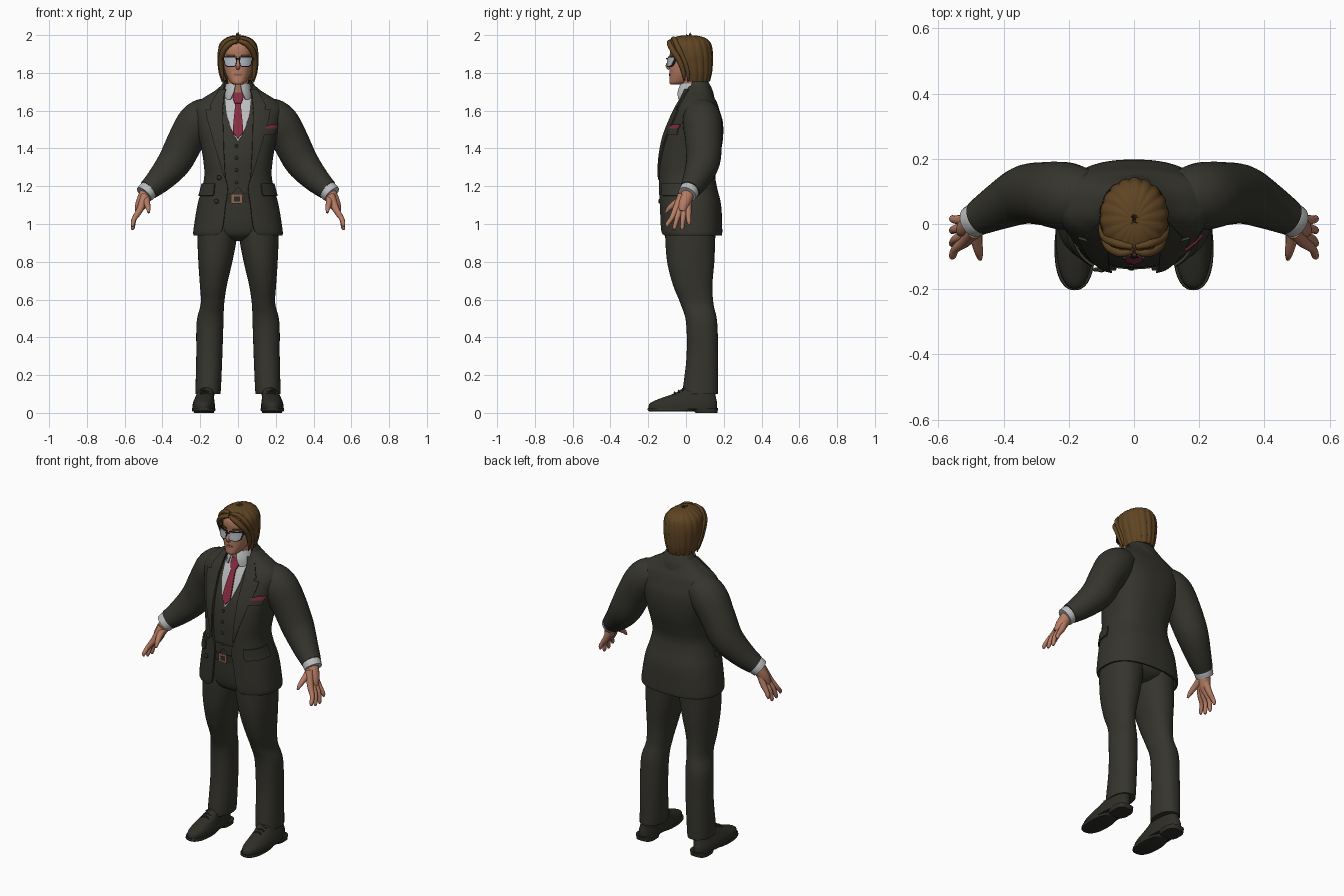
import bpy, bmesh, math
from mathutils import Vector

if "Cube" in bpy.data.objects:
    bpy.data.objects.remove(bpy.data.objects["Cube"], do_unlink=True)


def material(name, r, g, b):
    mat = bpy.data.materials.new(name)
    mat.use_nodes = True
    mat.diffuse_color = (r, g, b, 1)
    shader = next(n for n in mat.node_tree.nodes if n.type == 'BSDF_PRINCIPLED')
    shader.inputs["Base Color"].default_value = (r, g, b, 1)
    shader.inputs["Roughness"].default_value = 0.7
    return mat


SUIT = material("dark olive suit", .036, .035, .027)
SHOE = material("dark shoe leather", .028, .027, .021)
SHIRT = material("light grey shirt", .5, .51, .52)
SKIN = material("skin", .46, .2, .125)
LIPS = material("lips", .3, .1, .07)
HAIR = material("brown hair", .115, .058, .017)
TIE = material("crimson tie", .24, .025, .05)
LENS = material("pale glass", .42, .47, .52)
FRAME = material("black frame", .012, .012, .014)
BUCKLE = material("brown buckle", .28, .13, .08)


def finish(name, bm, mat, thick=0, mirror=False, closed=True):
    if closed:
        bmesh.ops.holes_fill(bm, edges=bm.edges[:], sides=0)
        bmesh.ops.recalc_face_normals(bm, faces=bm.faces[:])
    mesh = bpy.data.meshes.new(name)
    bm.to_mesh(mesh)
    bm.free()
    mesh.materials.append(mat)
    ob = bpy.data.objects.new(name, mesh)
    bpy.context.collection.objects.link(ob)
    if thick:
        ob.modifiers.new("Thickness", 'SOLIDIFY').thickness = thick
    if mirror:
        ob.modifiers.new("Mirror", 'MIRROR')
    bpy.ops.object.select_all(action='DESELECT')
    bpy.context.view_layer.objects.active = ob
    ob.select_set(True)
    bpy.ops.object.convert(target='MESH')
    bpy.ops.object.shade_smooth_by_angle(angle=math.radians(40))
    return ob


def smooth(keys, steps=5):
    """Catmull-Rom resampling of tuples."""
    out = []
    for i in range(len(keys) - 1):
        a, b, c, d = (keys[max(0, min(k, len(keys) - 1))] for k in range(i - 1, i + 3))
        for s in range(steps):
            t = s / steps
            out.append(tuple(q + t / 2 * (r - p + t * (2 * p - 5 * q + 4 * r - s4 + t * (3 * (q - r) + s4 - p)))
                             for p, q, r, s4 in zip(a, b, c, d)))
    return out + [tuple(keys[-1])]


def grid(rows, loop=False):
    """Skin a list of equal rows of points."""
    bm = bmesh.new()
    verts = [[bm.verts.new(p) for p in row] for row in rows]
    for low, high in zip(verts, verts[1:]):
        n = len(low)
        for j in range(n if loop else n - 1):
            k = (j + 1) % n
            bm.faces.new((low[j], low[k], high[k], high[j]))
    return bm


# A section row is (z, half width, front y, back y, open fraction, centre x)
def section_point(row, t, power, off=0):
    z, half, front, back, _, cx = row

    def curve(v):
        return math.copysign(abs(v) ** (2 / power), v)
    depth = (back - front) / 2 + off
    return (cx + (half + off) * curve(math.sin(t)), (front + back) / 2 - depth * curve(math.cos(t)), z)


def angle(fraction, power):
    f = max(-1, min(1, fraction))
    return math.copysign(math.asin(abs(f) ** (power / 2)), f)


def body(name, rows, mat, power=2.0, thick=0, segs=48, mirror=False, ripple=0):
    """Stacked sections: closed, or open at the front when thick."""
    rows = smooth([tuple(r) + (0,) * (6 - len(r)) for r in rows])
    points = []
    for row in rows:
        start = angle(max(0, min(.999, row[4])), power) if thick else 0
        ring = []
        for j in range(segs + 1 if thick else segs):
            t = start + (2 * math.pi - 2 * start) * j / segs
            ring.append(section_point(row, t, power, ripple * abs(math.sin(9 * t + 6 * row[0]))))
        points.append(ring)
    bm = grid(points, loop=not thick)
    if thick:
        bmesh.ops.remove_doubles(bm, verts=bm.verts[:], dist=.0001)
    finish(name, bm, mat, thick, mirror, closed=not thick)
    return rows


def patch(name, rows, outline, mat, off, power, mirror=False, thick=.005):
    """Thin plate on a body's front; outline holds (z, left x, right x), rising."""
    points = []
    for a, b in zip(outline, outline[1:]):
        for s in range(7):
            z, x0, x1 = (p + (q - p) * s / 6 for p, q in zip(a, b))
            i = next((k for k in range(len(rows) - 2) if rows[k + 1][0] >= z), len(rows) - 2)
            lo, hi = rows[i], rows[i + 1]
            f = (z - lo[0]) / (hi[0] - lo[0])
            row = tuple(p + (q - p) * f for p, q in zip(lo, hi))
            t0, t1 = (angle(x / (row[1] + off), power) for x in (x0, x1))
            points.append([section_point(row, t0 + (t1 - t0) * j / 8, power, off) for j in range(9)])
    bm = grid(points)
    bmesh.ops.remove_doubles(bm, verts=bm.verts[:], dist=.00005)
    finish(name, bm, mat, thick, mirror, closed=False)


def limb(name, keys, mat, mirror=True, segs=20):
    """Round tube through (x, y, z, radius) points."""
    keys = smooth(keys)
    centres = [Vector(k[:3]) for k in keys]
    points = []
    for i, c in enumerate(centres):
        d = (centres[min(i + 1, len(keys) - 1)] - centres[max(i - 1, 0)]).normalized()
        u = d.cross(Vector((.1, 1, 0)) if abs(d.y) < .9 else Vector((1, 0, 0))).normalized()
        v = d.cross(u)
        points.append([c + keys[i][3] * (u * math.cos(a) + v * math.sin(a))
                       for a in (2 * math.pi * j / segs for j in range(segs))])
    finish(name, grid(points, loop=True), mat, mirror=mirror)


def button(name, x, y, z, radius, mat):
    bm = bmesh.new()
    bmesh.ops.create_uvsphere(bm, u_segments=12, v_segments=8, radius=radius)
    bmesh.ops.scale(bm, vec=(1, .5, 1), verts=bm.verts[:])
    bmesh.ops.translate(bm, vec=(x, y, z), verts=bm.verts[:])
    finish(name, bm, mat)


# Trousers and belt
body("trouser_leg", [(.1, .064, -.01, .168, 0, .16), (.12, .067, -.017, .17, 0, .158),
                     (.3, .069, .003, .17, 0, .152), (.48, .071, 0, .165, 0, .148),
                     (.58, .062, -.03, .145, 0, .135), (.68, .072, -.07, .14, 0, .13),
                     (.8, .09, -.1, .15, 0, .12), (.93, .104, -.11, .155, 0, .11),
                     (1.02, .1, -.11, .16, 0, .105)], SUIT, 2.2, mirror=True)
pelvis = body("trouser_seat", [(.91, .07, -.05, .1), (.94, .15, -.1, .145), (1, .195, -.118, .16),
                               (1.1, .19, -.125, .155), (1.2, .165, -.125, .13)], SUIT, 2.3)
patch("belt", pelvis, [(1.11, -.13, .13), (1.155, -.13, .13)], SHOE, .006, 2.3)
patch("belt_buckle", pelvis, [(1.108, -.035, .02), (1.158, -.035, .02)], BUCKLE, .012, 2.3)
patch("buckle_opening", pelvis, [(1.12, -.02, .01), (1.146, -.02, .01)], SHOE, .014, 2.3)

# Shoes
body("shoe_upper", [(.02, .059, -.198, .165, 0, .182), (.05, .058, -.192, .165, 0, .181),
                    (.075, .052, -.14, .16, 0, .178), (.1, .047, -.07, .155, 0, .172),
                    (.125, .045, -.025, .15, 0, .165), (.16, .045, .01, .15, 0, .16)],
     SHOE, 2.3, mirror=True)
body("shoe_sole", [(.008, .058, -.195, .04, 0, .182), (.015, .062, -.203, .05, 0, .182),
                   (.026, .061, -.202, .06, 0, .182)], SHOE, 2.3, mirror=True)
body("shoe_heel", [(0, .052, .05, .166, 0, .18), (.026, .056, .03, .17, 0, .18)], SHOE, 3, mirror=True)
for i in range(3):
    y = -.06 + .022 * i
    limb("shoe_lace", [(.15, y, .098 + .01 * i, .005), (.175, y, .108 + .01 * i, .005),
                       (.2, y, .098 + .01 * i, .005)], SHOE, segs=8)

# Jacket shell with a cutaway front
jacket_rows = [(.94, .235, -.13, .19, .52), (.97, .236, -.137, .192, .36), (1.1, .215, -.142, .186, .31),
               (1.19, .19, -.146, .165, .29), (1.26, .178, -.147, .155, .4), (1.33, .183, -.146, .17, .42),
               (1.4, .194, -.137, .188, .41), (1.47, .21, -.12, .197, .39), (1.54, .226, -.092, .195, .37),
               (1.6, .235, -.064, .178, .36), (1.64, .22, -.042, .165, .37), (1.67, .18, -.024, .15, .45),
               (1.7, .13, -.012, .138, .6), (1.73, .092, 0, .127, .8)]
jacket = body("jacket_body", jacket_rows, SUIT, 2.5, thick=.012, segs=64)
limb("jacket_back_vent", [(0, .187, .945, .004), (0, .185, 1.02, .004), (0, .183, 1.1, .003)],
     SUIT, mirror=False, segs=8)
body("jacket_collar", [(1.66, .115, -.03, .152, .75), (1.71, .1, -.01, .14, .8),
                       (1.755, .076, .005, .117, .9)], SUIT, 2.2, thick=.01)
patch("lapel", jacket, [(1.25, .068, .074), (1.4, .076, .12), (1.56, .08, .165), (1.605, .082, .172),
                        (1.61, .082, .14), (1.625, .08, .15), (1.68, .075, .12), (1.715, .065, .1)],
      SUIT, .009, 2.5, mirror=True, thick=.008)
patch("hip_pocket_flap", jacket, [(1.15, .135, .215), (1.16, .13, .215), (1.215, .125, .2)],
      SUIT, .009, 2.5, mirror=True, thick=.008)
patch("breast_pocket", jacket, [(1.475, .14, .2), (1.505, .14, .205)], SUIT, .008, 2.5)
patch("pocket_square", jacket, [(1.505, .145, .203), (1.515, .145, .212), (1.528, .18, .212)], TIE, .009, 2.5)
button("jacket_button_upper", -.1, -.142, 1.245, .013, SHOE)
button("jacket_button_lower", -.115, -.14, 1.12, .013, SHOE)

# Waistcoat, shirt front and tie
vest = body("waistcoat", [(z, half - .02, front + .012, back - .02) for z, half, front, back, _ in jacket_rows[3:]],
            SUIT, 2.5)
patch("waistcoat_point", vest, [(1.16, .03, .045), (1.195, 0, .1), (1.22, 0, .1)], SUIT, .004, 2.5, mirror=True)
patch("shirt_front", vest, [(1.44, -.003, .003), (1.5, -.035, .035), (1.58, -.06, .06), (1.66, -.068, .068),
                            (1.715, -.05, .05)], SHIRT, .005, 2.5)
patch("tie_blade", vest, [(1.455, -.001, .001), (1.485, -.027, .027), (1.53, -.025, .025), (1.65, -.013, .013)],
      TIE, .013, 2.5, thick=.009)
patch("tie_knot", vest, [(1.64, -.016, .016), (1.67, -.028, .028), (1.695, -.026, .026)],
      TIE, .018, 2.5, thick=.015)
for i in range(4):
    button("waistcoat_button", -.008, -.139 + .002 * max(0, i - 1) ** 2.4, 1.22 + .065 * i, .009, SHOE)
body("shirt_collar", [(1.66, .08, -.052, .12, .5), (1.7, .074, -.048, .115, .3),
                      (1.745, .063, -.03, .105, .22)], SHIRT, thick=.006)
limb("neck", [(0, .045, 1.65, .06), (0, .035, 1.72, .056), (0, .02, 1.8, .056)], SKIN, mirror=False)

# Arms, cuffs and hands
limb("jacket_sleeve", [(.12, .08, 1.575, .08), (.175, .083, 1.568, .098), (.222, .087, 1.53, .104),
                       (.275, .093, 1.445, .097), (.335, .09, 1.33, .09), (.41, .055, 1.24, .072),
                       (.475, .02, 1.18, .055)], SUIT, segs=32)
limb("shirt_cuff", [(.455, .03, 1.195, .046), (.478, .017, 1.176, .052), (.497, .006, 1.157, .05)], SHIRT)
limb("wrist", [(.475, .02, 1.185, .033), (.495, .005, 1.145, .034), (.515, -.012, 1.1, .03),
               (.53, -.022, 1.065, .018)], SKIN)
for knuckle, tip, z in ((-.055, -.098, .985), (-.034, -.06, .97), (-.011, -.02, .968), (.011, .016, .995)):
    limb("finger", [(.49, .4 * knuckle, 1.15, .024), (.52, knuckle, 1.075, .018),
                    (.548, (knuckle + tip) / 2, 1.03, .013), (.557, tip, z + .015, .011),
                    (.559, tip, z, .005)], SKIN, segs=12)
limb("thumb", [(.487, 0, 1.15, .024), (.483, -.05, 1.115, .018), (.476, -.088, 1.085, .013),
               (.472, -.108, 1.06, .006)], SKIN, segs=12)

# Head and face
head = body("head", [(1.738, .022, -.08, -.03), (1.748, .038, -.088, .01), (1.77, .053, -.088, .05),
                     (1.8, .067, -.087, .08), (1.84, .076, -.087, .1), (1.88, .078, -.083, .115),
                     (1.92, .08, -.086, .12), (1.95, .07, -.078, .11), (1.975, .045, -.05, .08)],
            SKIN, 2.3)
limb("nose", [(0, -.078, 1.885, .008), (0, -.09, 1.855, .009), (0, -.097, 1.837, .011),
              (0, -.087, 1.822, .009)], SKIN, mirror=False)
patch("mouth", head, [(1.783, -.017, .017), (1.791, -.026, .026), (1.798, -.014, .014)], LIPS, .003, 2.3)
patch("eyebrow", head, [(1.888, .015, .06), (1.898, .02, .065)], HAIR, .004, 2.3, mirror=True)
patch("glasses_rim", head, [(1.832, .02, .058), (1.84, .009, .07), (1.872, .006, .078), (1.886, .008, .079)],
      FRAME, .013, 2.3, mirror=True)
patch("glasses_lens", head, [(1.836, .022, .055), (1.843, .013, .066), (1.87, .01, .073), (1.881, .012, .073)],
      LENS, .0155, 2.3, mirror=True, thick=.003)
limb("glasses_bridge", [(-.012, -.099, 1.874, .004), (0, -.102, 1.876, .004), (.012, -.099, 1.874, .004)],
     FRAME, mirror=False, segs=8)
limb("glasses_temple", [(.08, -.06, 1.875, .004), (.088, -.02, 1.873, .004), (.09, .03, 1.868, .004)],
     FRAME, segs=8)

# Hair cap and swept locks
body("hair_cap", [(1.755, .076, -.07, .122, .995), (1.8, .09, -.08, .133, .995), (1.86, .1, -.09, .138, .98),
                  (1.9, .103, -.095, .138, .88), (1.94, .098, -.097, .133, .5), (1.965, .085, -.09, .122, .12),
                  (1.985, .06, -.065, .098, 0), (1.996, .03, -.03, .06, 0), (1.999, .002, .01, .015, 0)],
     HAIR, thick=.018, segs=108, ripple=.005)
limb("swept_lock", [(.003, -.082, 1.968, .009), (.04, -.088, 1.957, .014), (.075, -.07, 1.92, .015),
                    (.09, -.038, 1.87, .014), (.087, -.015, 1.81, .012), (.077, -.01, 1.755, .003)], HAIR)
limb("crown_lock", [(.005, -.07, 1.982, .009), (.05, -.06, 1.975, .013), (.088, -.04, 1.93, .014),
                    (.097, -.01, 1.87, .012), (.092, .01, 1.8, .01), (.082, .01, 1.75, .003)], HAIR)
